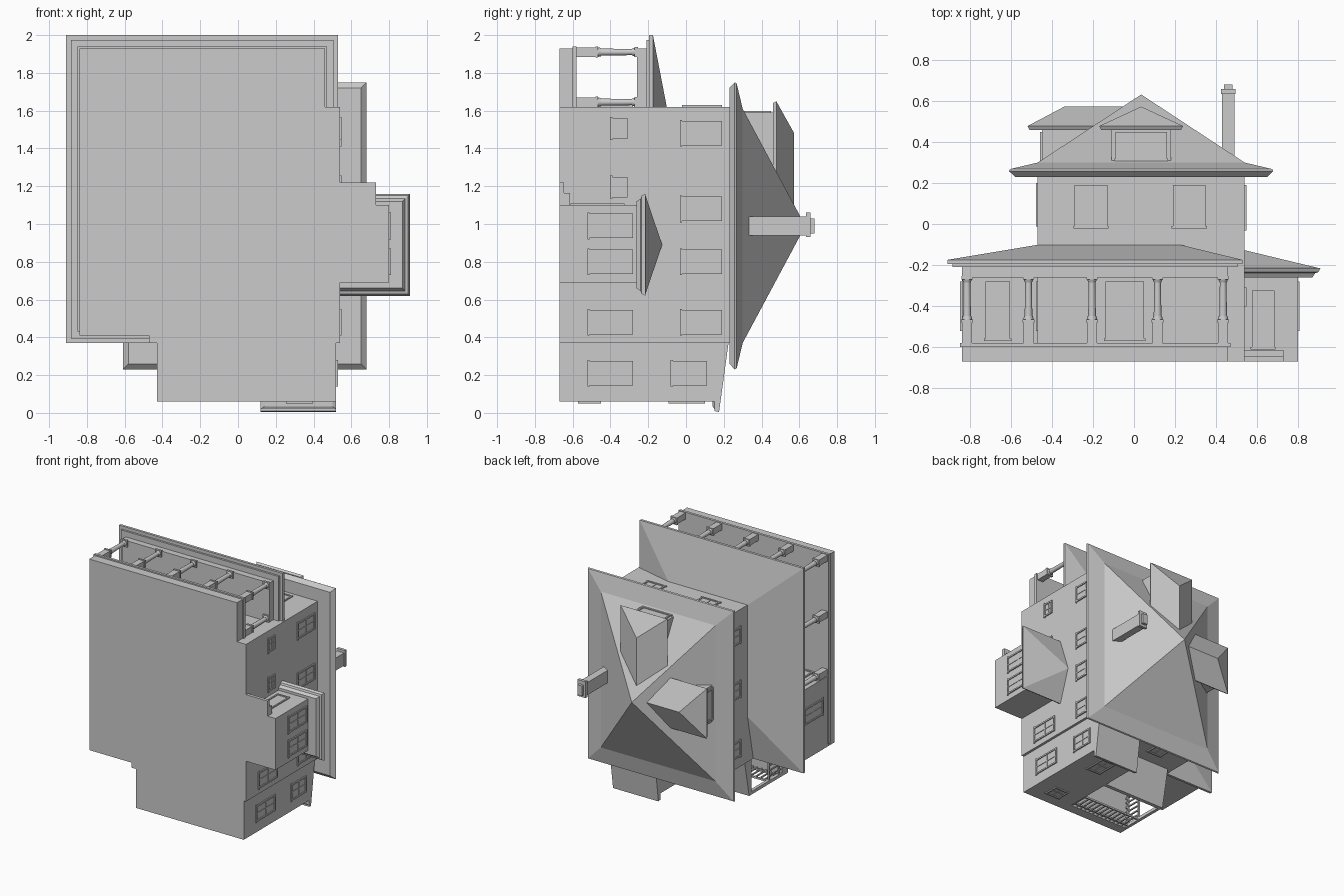
import bpy, bmesh, math
from mathutils import Matrix

cube = bpy.data.objects.get("Cube")
if cube:
    bpy.data.objects.remove(cube, do_unlink=True)

grey = bpy.data.materials.new("plain_grey")
grey.use_nodes = True
grey.diffuse_color = (0.6, 0.6, 0.6, 1)
grey.node_tree.nodes["Principled BSDF"].inputs["Base Color"].default_value = (0.6, 0.6, 0.6, 1)


def finish(name, bm):
    bmesh.ops.remove_doubles(bm, verts=bm.verts, dist=0.0001)
    bmesh.ops.recalc_face_normals(bm, faces=bm.faces)
    mesh = bpy.data.meshes.new(name)
    bm.to_mesh(mesh)
    bm.free()
    mesh.materials.append(grey)
    obj = bpy.data.objects.new(name, mesh)
    bpy.context.collection.objects.link(obj)
    return obj


def add_loft(bm, rings):
    """Rings are (x0, x1, z0, z1, y), stacked along the height of the house (y)."""
    loops = [[bm.verts.new((x, y, z)) for x, z in ((a, c), (b, c), (b, d), (a, d))]
             for a, b, c, d, y in rings]
    bm.faces.new(loops[0])
    bm.faces.new(loops[-1])
    for lo, hi in zip(loops, loops[1:]):
        for i in range(4):
            j = (i + 1) % 4
            bm.faces.new((lo[i], lo[j], hi[j], hi[i]))


def loft(name, *rings):
    bm = bmesh.new()
    add_loft(bm, rings)
    return finish(name, bm)


def boxes(name, *specs):
    """Each spec is (x0, x1, y0, y1, z0, z1)."""
    bm = bmesh.new()
    for x0, x1, y0, y1, z0, z1 in specs:
        add_loft(bm, [(x0, x1, z0, z1, y0), (x0, x1, z0, z1, y1)])
    bmesh_obj = bpy.data.meshes.new(name)
    bmesh.ops.recalc_face_normals(bm, faces=bm.faces)
    bm.to_mesh(bmesh_obj)
    bm.free()
    bmesh_obj.materials.append(grey)
    obj = bpy.data.objects.new(name, bmesh_obj)
    bpy.context.collection.objects.link(obj)
    return obj


def prism(name, outline, y0, y1):
    """Extrude an (x, z) outline between two heights."""
    bm = bmesh.new()
    face = bm.faces.new([bm.verts.new((x, y0, z)) for x, z in outline])
    out = bmesh.ops.extrude_face_region(bm, geom=[face])["geom"]
    bmesh.ops.translate(bm, vec=(0, y1 - y0, 0),
                        verts=[v for v in out if isinstance(v, bmesh.types.BMVert)])
    return finish(name, bm)


def opening(name, axis, plane, side, centre, y0, y1, half=0.065, bars=True):
    """Framed window or door standing just proud of a wall."""
    u0, u1, f = centre - half, centre + half, 0.012
    parts = [(u0, u0 + f, y0, y1, .009), (u1 - f, u1, y0, y1, .009),
             (u0, u1, y1 - f, y1, .009), (u0 - .006, u1 + .006, y0 - f, y0, .009),
             (u0, u1, y0, y1, .002)]
    if bars:
        mid = (y0 + y1) / 2
        parts += [(u0, u1, mid - .004, mid + .004, .006),
                  (centre - .004, centre + .004, y0, y1, .006)]
    specs = []
    for a, b, c, d, t in parts:
        lo, hi = sorted((plane - side * .003, plane + side * t))
        specs.append((lo, hi, c, d, a, b) if axis == "x" else (a, b, c, d, lo, hi))
    boxes(name, *specs)


# Main walls, rear wing and enclosed side room
GROUND = -.67
boxes("main_walls", (-.47, .54, GROUND, .24, .37, 1.62))
loft("rear_wing", (.12, .52, .06, .38, GROUND), (.12, .52, .06, .38, .17))
loft("rear_wing_eave", (.14, .50, .035, .38, .14), (.12, .52, .02, .38, .15))
loft("rear_wing_roof", (.12, .52, .01, .37, .15), (.12, .52, .005, .37, .175),
     (.12, .52, .37, .38, .225))
boxes("side_room", (-.84, -.46, GROUND, -.2, .41, .97))

# Flared hip roof
loft("main_roof", (-.58, .65, .26, 1.72, .23), (-.61, .68, .23, 1.75, .258),
     (-.605, .675, .235, 1.745, .268), (-.47, .54, .37, 1.61, .30),
     (.035, .035, .99, .99, .632))

# Dormers
boxes("front_dormer", (-.11, .18, .29, .47, 1.15, 1.59))
loft("front_dormer_roof", (-.16, .23, 1.15, 1.64, .46), (-.17, .24, 1.15, 1.65, .478),
     (.035, .035, 1.05, 1.48, .573))
opening("front_dormer_window", "z", 1.59, 1, .035, .32, .45, .125, False)
boxes("side_dormer", (-.45, -.1, .29, .47, .845, 1.135))
loft("side_dormer_roof", (-.51, -.1, .80, 1.18, .46), (-.52, -.1, .79, 1.19, .478),
     (-.34, -.02, .99, .99, .573))
opening("side_dormer_window", "x", -.45, -1, .99, .32, .45, .125, False)

# Chimney
boxes("chimney", (.43, .49, .28, .64, .94, 1.04), (.424, .496, .635, .658, .93, 1.06),
      (.44, .48, .65, .68, .95, 1.03))


# Wraparound porch: base, beam, stepped eave and hipped roof
def porch_outline(inset):
    left, back, right, front = -.91 + inset, .37 + inset, .53 - inset, 2 - inset
    return [(left, back), (left, front), (right, front), (right, 1.61), (-.46, 1.61), (-.46, back)]


prism("porch_base", porch_outline(.07), GROUND, -.60)
prism("porch_floor", porch_outline(.06), -.60, -.58)
prism("porch_beam", porch_outline(.07), -.26, -.20)
prism("porch_eave_lower", porch_outline(.025), -.21, -.193)
prism("porch_eave_upper", porch_outline(0), -.195, -.175)
bm = bmesh.new()
A, B, C, D, I, H = [bm.verts.new((x, -.175, z)) for x, z in porch_outline(0)]
E, F, G = [bm.verts.new((x, -.10, z)) for x, z in ((.22, 1.61), (-.46, 1.61), (-.46, .74))]
for corners in ((A, B, F, G), (B, C, E, F), (C, D, E), (A, G, H), (A, B, C, D, I, H),
                (D, E, F, I), (I, F, G, H)):
    bm.faces.new(corners)
finish("porch_roof", bm)


# Porch columns on square pedestals
def column(name, x, z):
    boxes(name + "_pedestal", (x - .025, x + .025, -.59, -.475, z - .025, z + .025),
          (x - .029, x + .029, -.48, -.465, z - .029, z + .029),
          (x - .027, x + .027, -.272, -.255, z - .027, z + .027))
    bm = bmesh.new()
    for y0, y1, r0, r1 in ((-.466, -.45, .025, .022), (-.452, -.28, .019, .016),
                           (-.285, -.27, .018, .024)):
        place = Matrix.Translation((x, (y0 + y1) / 2, z)) @ Matrix.Rotation(-math.pi / 2, 4, "X")
        bmesh.ops.create_cone(bm, cap_ends=True, segments=16, radius1=r0, radius2=r1,
                              depth=y1 - y0, matrix=place)
    obj = finish(name + "_shaft", bm)
    for poly in obj.data.polygons:
        poly.use_smooth = len(poly.vertices) == 4


for i, x in enumerate((-.815, -.515, -.205, .115, .435)):
    column("front_column_%d" % i, x, 1.91)
for i, z in enumerate((1.46, 1.0)):
    column("side_column_%d" % i, -.815, z)
column("wall_column", .435, 1.645)

# Side bay with hipped roof and steps
boxes("bay_walls", (.53, .80, GROUND, -.25, .69, 1.10))
loft("bay_eave", (.53, .87, .66, 1.12, -.262), (.53, .885, .645, 1.135, -.24),
     (.53, .90, .63, 1.15, -.235), (.53, .91, .62, 1.16, -.215))
loft("bay_roof", (.53, .91, .62, 1.16, -.217), (.53, .54, .885, .895, -.128))
boxes("bay_steps", (.53, .73, GROUND, -.645, 1.09, 1.22), (.53, .73, GROUND, -.615, 1.09, 1.165))
opening("bay_door", "z", 1.10, 1, .63, -.60, -.325, .055, False)
for i, z in enumerate((.80, .99)):
    opening("bay_window_%d" % i, "x", .80, 1, z, -.51, -.28)

# Rear porch: floor, post, railing and lean-to roof
boxes("rear_porch_base", (-.43, .13, GROUND, -.59, .06, .42))
loft("rear_porch_roof", (-.43, .13, .06, .38, -.21), (-.43, .13, .06, .38, -.18),
     (-.43, .13, .36, .38, -.12))
boxes("rear_porch_post", (-.43, -.405, -.60, -.2, .06, .085))
rails = []
for y in (-.57, -.45):
    rails += [(-.42, .13, y, y + .012, .066, .08), (-.424, -.41, y, y + .012, .07, .38)]
rails += [(-.38 + i * .04, -.37 + i * .04, -.59, -.45, .068, .078) for i in range(13)]
rails += [(-.422, -.412, -.59, -.45, .11 + i * .04, .12 + i * .04) for i in range(7)]
boxes("rear_railing", *rails)

# Doors and windows
opening("front_door", "z", 1.62, 1, -.045, -.56, -.28, .095, False)
opening("side_room_door", "z", .97, 1, -.665, -.56, -.28, .06, False)
for i, x in enumerate((-.21, .27)):
    opening("front_upper_window_%d" % i, "z", 1.62, 1, x, -.01, .19, .08)
for i, z in enumerate((1.505, 1.195)):
    opening("left_small_window_%d" % i, "x", .54, 1, z, -.39, -.31, .055)
for i, z in enumerate((1.48, 1.08, .80, .48)):
    opening("left_upper_window_%d" % i, "x", .54, 1, z, -.02, .19)
opening("left_lower_window", "x", .54, 1, .48, -.51, -.28)
opening("wing_lower_window", "x", .52, 1, .21, -.51, -.28)
opening("wing_upper_window", "x", .52, 1, .21, -.07, .11)
for i, z in enumerate((1.42, .99, .52)):
    opening("right_upper_window_%d" % i, "x", -.47, -1, z, .0, .20)
opening("right_lower_window", "x", -.47, -1, 1.3, -.51, -.28)
opening("side_room_window", "x", -.84, -1, .755, -.51, -.28)
opening("wing_back_lower_window", "z", .06, -1, .325, -.56, -.45)
opening("wing_back_upper_window", "z", .06, -1, .325, -.08, .10)
opening("back_upper_window", "z", .37, -1, -.2, .0, .20)
opening("back_door", "z", .37, -1, -.1, -.57, -.28, .065, False)
